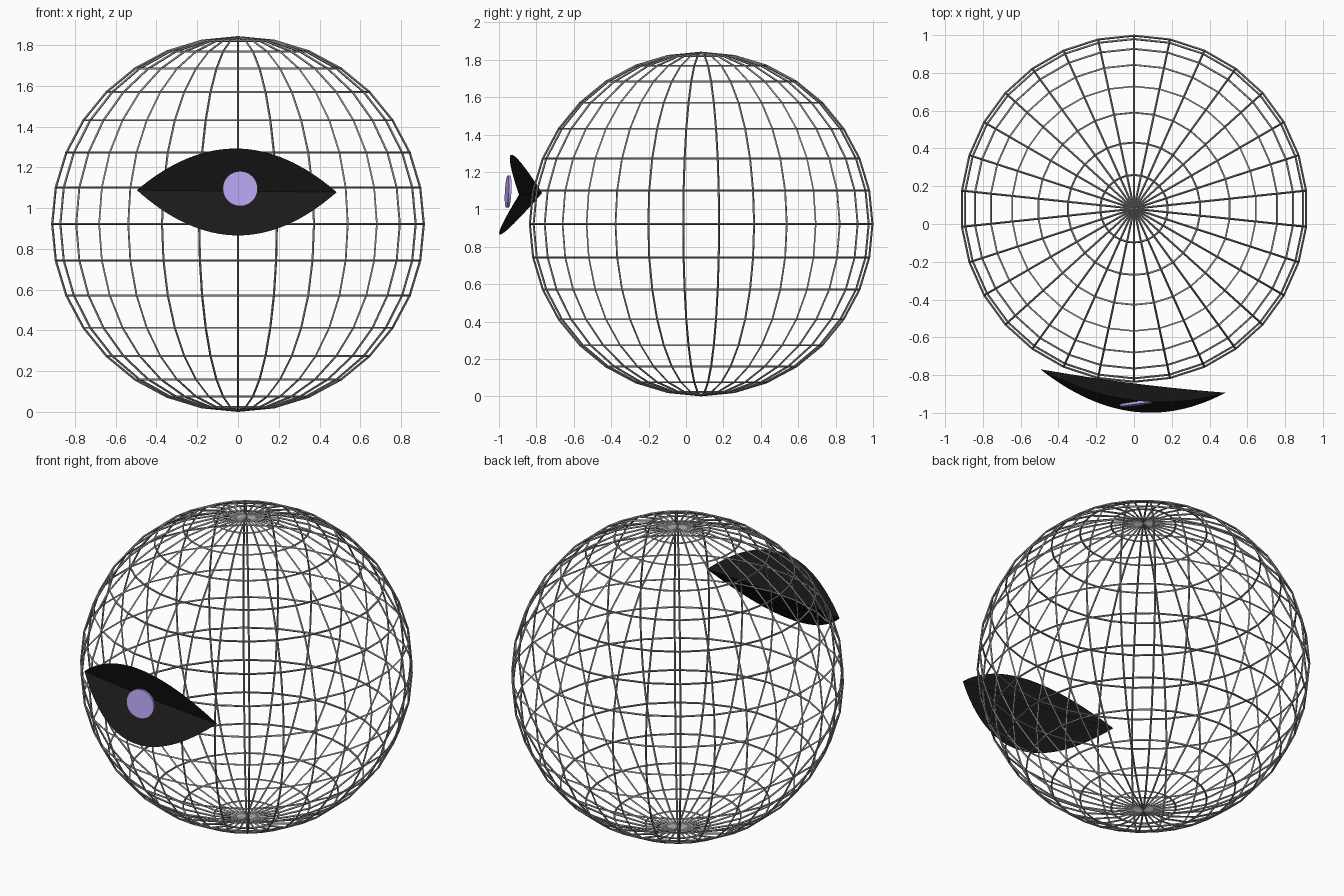
import bpy, bmesh
from math import radians

if "Cube" in bpy.data.objects:
    bpy.data.objects.remove(bpy.data.objects["Cube"])


def paint(obj, name, rgb):
    mat = bpy.data.materials.new(name)
    mat.diffuse_color = (*rgb, 1)
    mat.use_nodes = True
    mat.node_tree.nodes["Principled BSDF"].inputs["Base Color"].default_value = mat.diffuse_color
    obj.data.materials.append(mat)


# Wire cage: UV sphere reduced to thin struts
bpy.ops.mesh.primitive_uv_sphere_add(segments=30, ring_count=16, radius=0.916,
                                     location=(0, 0.081, 0.922))
cage = bpy.context.object
cage.name = "wire_cage"
paint(cage, "grey", (0.32, 0.32, 0.32))
wire = cage.modifiers.new("struts", 'WIREFRAME')
wire.thickness = 0.011
wire.offset = 0
wire.use_even_offset = True

# Eye socket: almond leaf folded along its middle, opening to the front
HALF, STEPS = 0.49, 32


def leaf_point(t, rise, forward):
    bulge = 1 - t * t
    return (t * HALF - 0.006,
            -0.831 - 0.062 * t - (0.012 + forward) * bulge,
            1.083 - 0.005 * t + rise * bulge)


bm = bmesh.new()
params = [-1 + 2 * i / STEPS for i in range(STEPS + 1)]
fold = [bm.verts.new(leaf_point(t, 0, 0)) for t in params]
for rise, forward in ((0.209, 0.09), (-0.217, 0.15)):
    # both lids share the fold and the two corner points
    rim = ([fold[0]] + [bm.verts.new(leaf_point(t, rise, forward)) for t in params[1:-1]]
           + [fold[-1]])
    for i in range(STEPS):
        loop = list(dict.fromkeys((fold[i], fold[i + 1], rim[i + 1], rim[i])))
        bm.faces.new(loop if rise < 0 else loop[::-1])
bmesh.ops.recalc_face_normals(bm, faces=bm.faces)
if sum(f.normal.y for f in bm.faces) > 0:
    bmesh.ops.reverse_faces(bm, faces=bm.faces)
mesh = bpy.data.meshes.new("eye_socket")
bm.to_mesh(mesh)
bm.free()
socket = bpy.data.objects.new("eye_socket", mesh)
bpy.context.collection.objects.link(socket)
paint(socket, "black", (0.01, 0.01, 0.01))

# Pupil: thin disc floating in the opening
bpy.ops.mesh.primitive_cylinder_add(vertices=32, radius=0.086, depth=0.014,
                                    location=(0.01, -0.951, 1.095),
                                    rotation=(radians(87), 0, radians(7)))
pupil = bpy.context.object
pupil.name = "pupil"
paint(pupil, "lilac", (0.52, 0.4, 0.95))
bpy.ops.object.shade_smooth_by_angle()
